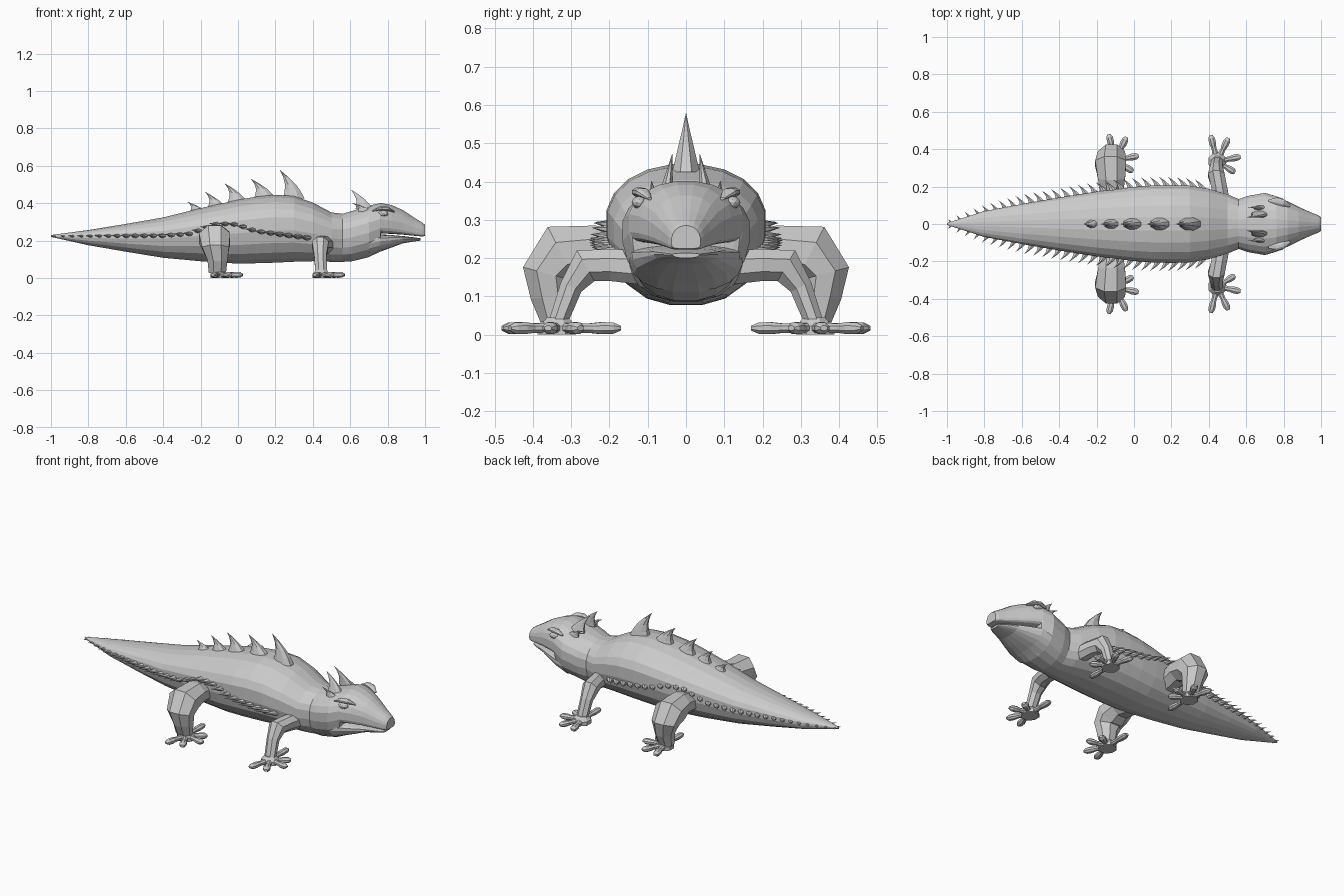
import bpy, bmesh, math
from mathutils import Vector

default = bpy.data.objects.get("Cube")
if default:
    bpy.data.objects.remove(default, do_unlink=True)

GREY = (0.6, 0.6, 0.6, 1.0)
skin = bpy.data.materials.new("grey_skin")
skin.use_nodes = True
skin.diffuse_color = GREY
skin.node_tree.nodes["Principled BSDF"].inputs["Base Color"].default_value = GREY

X, Y, Z = Vector((1, 0, 0)), Vector((0, 1, 0)), Vector((0, 0, 1))


def finish(bm, name, mirror=True):
    """Turn a bmesh into a flat shaded object, optionally mirrored across the spine."""
    bmesh.ops.recalc_face_normals(bm, faces=bm.faces)
    mesh = bpy.data.meshes.new(name)
    bm.to_mesh(mesh)
    bm.free()
    mesh.materials.append(skin)
    obj = bpy.data.objects.new(name, mesh)
    bpy.context.collection.objects.link(obj)
    if mirror:
        mod = obj.modifiers.new("both_sides", "MIRROR")
        mod.use_axis = (False, True, False)
        mod.use_mirror_merge = False
    return obj


def loft(bm, rings):
    """Skin a list of point rings and cap both ends."""
    loops = [[bm.verts.new(p) for p in ring] for ring in rings]
    n = len(loops[0])
    for a, b in zip(loops, loops[1:]):
        for i in range(n):
            j = (i + 1) % n
            bm.faces.new((a[i], a[j], b[j], b[i]))
    bm.faces.new(loops[0])
    bm.faces.new(loops[-1])


def ellipse(center, u, v, sides):
    angles = [math.tau * (i + 0.5) / sides for i in range(sides)]
    return [center + u * math.cos(a) + v * math.sin(a) for a in angles]


def tube(bm, points, radii, ref, sides=8):
    """Tapered limb along points; radii are (along ref, across ref)."""
    pts = [Vector(p) for p in points]
    rings = []
    for i, p in enumerate(pts):
        tangent = pts[min(i + 1, len(pts) - 1)] - pts[max(i - 1, 0)]
        side = tangent.cross(ref).normalized()
        rings.append(ellipse(p, ref * radii[i][0], side * radii[i][1], sides))
    loft(bm, rings)


def spike(bm, base, tip, long, wide, bend=0.3, sides=8):
    """Curved thorn that narrows from an oval base to a point."""
    rings = []
    for t in (0, 0.25, 0.5, 0.75, 1):
        center = base.lerp(tip, t) + long * bend * math.sin(math.pi * t)
        size = max(1 - t, 0.02)
        rings.append(ellipse(center, long * size, wide * size, sides))
    loft(bm, rings)


def section(x, w, low, high, mid=0.6, low_power=0.85, sides=20):
    """Body cross-section with a rounder back and a squarer belly."""
    zc = low + (high - low) * mid
    ring = []
    for i in range(sides):
        a = math.tau * (i + 0.5) / sides
        c, s = math.cos(a), math.sin(a)
        power = low_power if s < 0 else 0.95
        y = w * math.copysign(abs(c) ** power, c)
        z = zc + (high - zc if s > 0 else zc - low) * math.copysign(abs(s) ** power, s)
        ring.append(Vector((x, y, z)))
    return ring


# Body and upper head: x, half width, bottom, top
BODY = [(-1, .005, .22, .23), (-.8, .07, .175, .257), (-.6, .108, .14, .29),
        (-.4, .143, .107, .325), (-.2, .175, .088, .375), (0, .2, .075, .42),
        (.1, .208, .077, .437), (.2, .21, .08, .447), (.3, .207, .085, .44),
        (.4, .19, .088, .405), (.5, .16, .085, .352), (.56, .135, .085, .345),
        (.61, .152, .088, .36), (.7, .168, .11, .388), (.76, .15, .14, .402)]
SNOUT = [(.765, .147, .238, .402), (.82, .122, .236, .392), (.88, .092, .232, .365),
         (.94, .065, .226, .325), (.985, .047, .222, .297), (1, .038, .225, .285)]
bm = bmesh.new()
loft(bm, [section(*s) for s in BODY] + [section(*s, mid=.35, low_power=.4) for s in SNOUT])
finish(bm, "body", mirror=False)

# Lower jaw
JAW = [(.7, .15, .112, .236), (.76, .142, .14, .234), (.82, .115, .162, .23),
       (.88, .085, .185, .225), (.94, .058, .195, .218), (.975, .035, .2, .213)]
bm = bmesh.new()
loft(bm, [section(*s, mid=.75) for s in JAW])
finish(bm, "lower_jaw", mirror=False)


def lerp_table(table, x, col):
    for a, b in zip(table, table[1:]):
        if a[0] <= x <= b[0]:
            return a[col] + (b[col] - a[col]) * (x - a[0]) / (b[0] - a[0])
    return table[-1][col]


# Row of thorns along the back: rear x, front x, tip height
bm = bmesh.new()
for rear, front, tip in [(.235, .36, .577), (.08, .205, .53), (-.06, .055, .505),
                         (-.165, -.065, .46), (-.26, -.17, .407)]:
    half = (front - rear) / 2
    mid = rear + half
    base = Vector((mid, 0, lerp_table(BODY, mid, 3) - .015))
    spike(bm, base, Vector((rear - .01, 0, tip)), X * half, Y * half * .62)
finish(bm, "back_thorns", mirror=False)

# Fringe of small thorns along each flank
LINE = [(-1, .222), (-.4, .225), (-.25, .235), (-.1, .29), (0, .285), (.1, .25), (.4, .212)]
bm = bmesh.new()
count = 29
for i in range(count):
    x = -.975 + 1.345 * i / (count - 1)
    z = lerp_table(LINE, x, 1)
    size = min(1, .45 + (x + 1) * 1.2)
    base = Vector((x, lerp_table(BODY, x, 1) - .012, z))
    tip = base + Vector((-.045, .055, .006)) * size
    spike(bm, base, tip, X * .024 * size, Z * .015 * size, sides=6)
finish(bm, "flank_thorns")

# Horns: a tall pair on the crown and a short pair outside it
bm = bmesh.new()
spike(bm, Vector((.675, .052, .37)), Vector((.605, .036, .472)), X * .05, Y * .02)
spike(bm, Vector((.685, .085, .355)), Vector((.61, .09, .402)), X * .045, Y * .016)
finish(bm, "horns")

# Eyes under ridged brows
bm = bmesh.new()
bmesh.ops.create_icosphere(bm, subdivisions=2, radius=1)
for v in bm.verts:
    v.co = Vector((.775 + v.co.x * .03, .122 + v.co.y * .02, .345 + v.co.z * .017))
finish(bm, "eyes")
bm = bmesh.new()
tube(bm, [(.72, .125, .36), (.76, .123, .373), (.8, .112, .371), (.835, .095, .355)],
     [(.004, .006), (.012, .02), (.012, .02), (.004, .006)], Z)
finish(bm, "brows")

# Front legs
bm = bmesh.new()
tube(bm, [(.47, .1, .175), (.455, .2, .182), (.44, .262, .18), (.44, .3, .125), (.445, .335, .03)],
     [(.05, .05), (.046, .045), (.048, .05), (.036, .032), (.034, .026)], X)
finish(bm, "front_legs")

# Hind legs with heavy thighs
bm = bmesh.new()
tube(bm, [(-.12, .12, .2), (-.12, .24, .225), (-.125, .325, .212), (-.12, .365, .16),
          (-.11, .355, .1), (-.11, .345, .03)],
     [(.06, .06), (.078, .065), (.09, .085), (.078, .068), (.058, .055), (.05, .035)], X)
finish(bm, "hind_legs")

# Feet: a flat palm and five splayed toes with rounded tips
TOES = [(-.035, .14), (.06, .125), (.125, .025), (.095, -.06), (0, -.165)]
for name, center in [("front_feet", Vector((.445, .335, 0))), ("hind_feet", Vector((-.1, .34, 0)))]:
    bm = bmesh.new()
    tube(bm, [center + Z * h for h in (0, .022, .045)],
         [(.05, .052), (.05, .052), (.03, .03)], X)
    for dx, dy in TOES:
        reach = Vector((dx, dy, 0))
        path = [center + reach * t + Z * .017 for t in (.15, .5, .7, .88, 1)]
        tube(bm, path, [(.016, .02), (.013, .014), (.017, .02), (.016, .019), (.007, .01)], Z)
    finish(bm, name)
